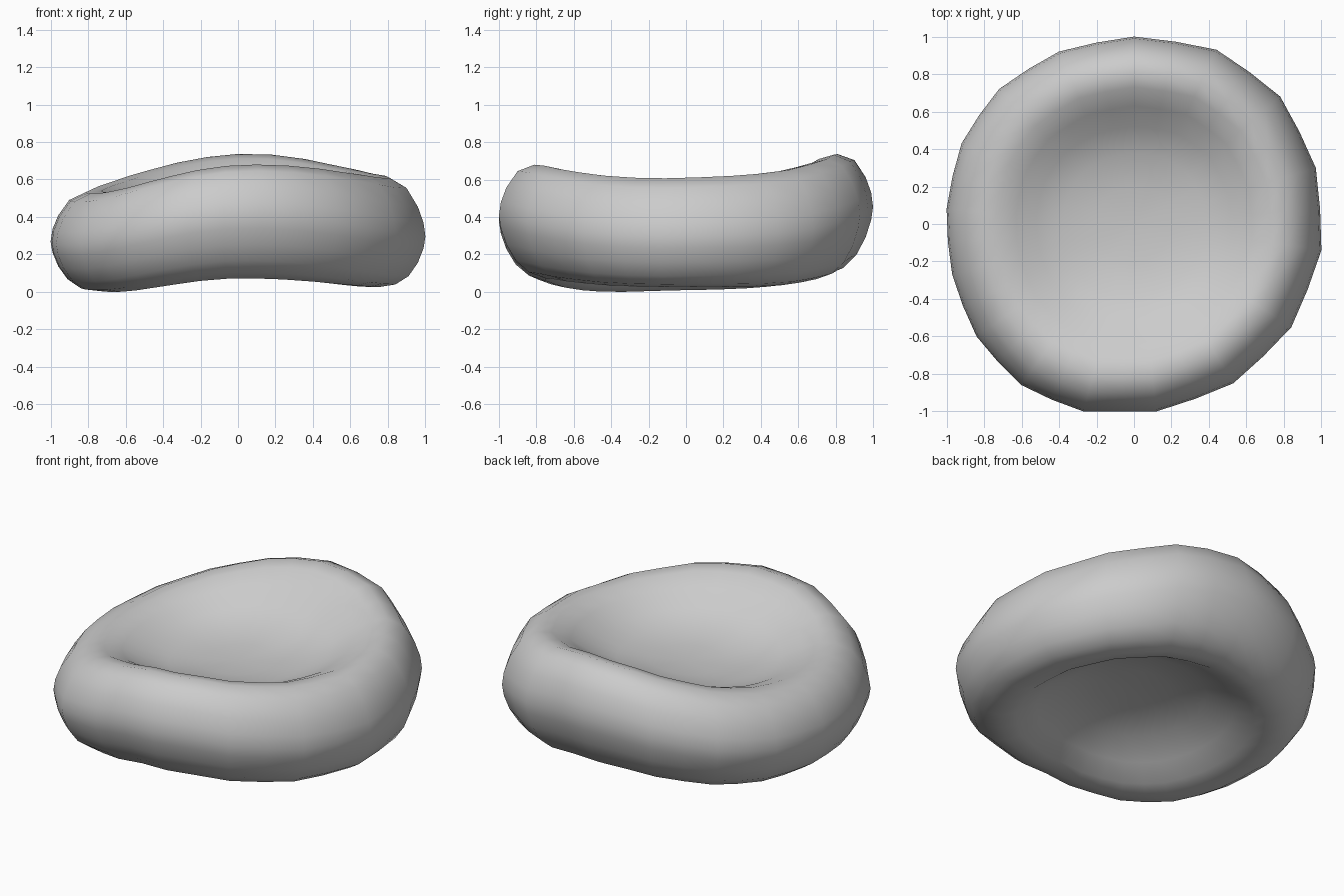
import bpy, bmesh
from math import sin, cos, atan2

if "Cube" in bpy.data.objects:
    bpy.data.objects.remove(bpy.data.objects["Cube"])

# outline of the disc seen from above
corners = [(0, 1), (-.4, .92), (-.72, .72), (-.92, .43), (-1, .08), (-.97, -.27),
           (-.84, -.6), (-.6, -.86), (-.27, -1), (.12, -1), (.53, -.85), (.84, -.55),
           (1, -.14), (.97, .3), (.78, .68), (.44, .93)]
# add a slightly bulged point between neighbouring corners
outline = []
for i, (x, y) in enumerate(corners):
    nx, ny = corners[(i + 1) % len(corners)]
    outline += [(x, y), (max(-1, min(1, (x + nx) * .504)), max(-1, min(1, (y + ny) * .504)))]

# cross-section from top centre to bottom centre: fraction of radius, of half thickness
profile = [(.2, .31), (.38, .38), (.52, .56), (.63, .8), (.73, .97), (.81, 1),
           (.90, .85), (.96, .53), (.99, .25), (1, 0), (.99, -.22), (.96, -.5),
           (.91, -.77), (.84, -.95), (.75, -1.03), (.66, -.97), (.55, -.74),
           (.4, -.48), (.2, -.36)]


def height(r, t, a):
    """Saddle-shaped mid surface plus thickness that varies round the rim."""
    k, c, s = r / .82, cos(a), sin(a)
    mid = .345 + k * (.025 * c + .02 * s) - k * k * .055 * cos(2 * a)
    # dips between the high and low sides, a little different in each quarter
    if c > 0:
        dip = .11 if s > 0 else .03
    else:
        dip = .05 if s > 0 else .14
    mid -= k * k * dip * (c * s) ** 2
    mid += .03 * max(0, -c) ** 2 * max(0, r - .83) / .17
    thick = .29 + min(1, k) * (.015 * c + .01 * s - .015 * cos(2 * a))
    return mid + t * thick


# dished disc with thick rounded rim
bm = bmesh.new()
rings = []
for x, y in outline:
    a = atan2(y, x)
    rings.append([bm.verts.new((x * r, y * r, height(r, t, a))) for r, t in profile])
top = bm.verts.new((0, 0, .345 + .29 * .29))
bottom = bm.verts.new((0, 0, .345 - .33 * .29))
for i, ring in enumerate(rings):
    nxt = rings[(i + 1) % len(rings)]
    for j in range(len(profile) - 1):
        bm.faces.new((ring[j], ring[j + 1], nxt[j + 1], nxt[j]))
    bm.faces.new((top, ring[0], nxt[0]))
    bm.faces.new((ring[-1], bottom, nxt[-1]))
low = min(v.co.z for v in bm.verts)
for v in bm.verts:
    v.co.z -= low
bmesh.ops.recalc_face_normals(bm, faces=bm.faces)
for f in bm.faces:
    f.smooth = True
mesh = bpy.data.meshes.new("dished_disc")
bm.to_mesh(mesh)
bm.free()
disc = bpy.data.objects.new("dished_disc", mesh)
bpy.context.collection.objects.link(disc)
